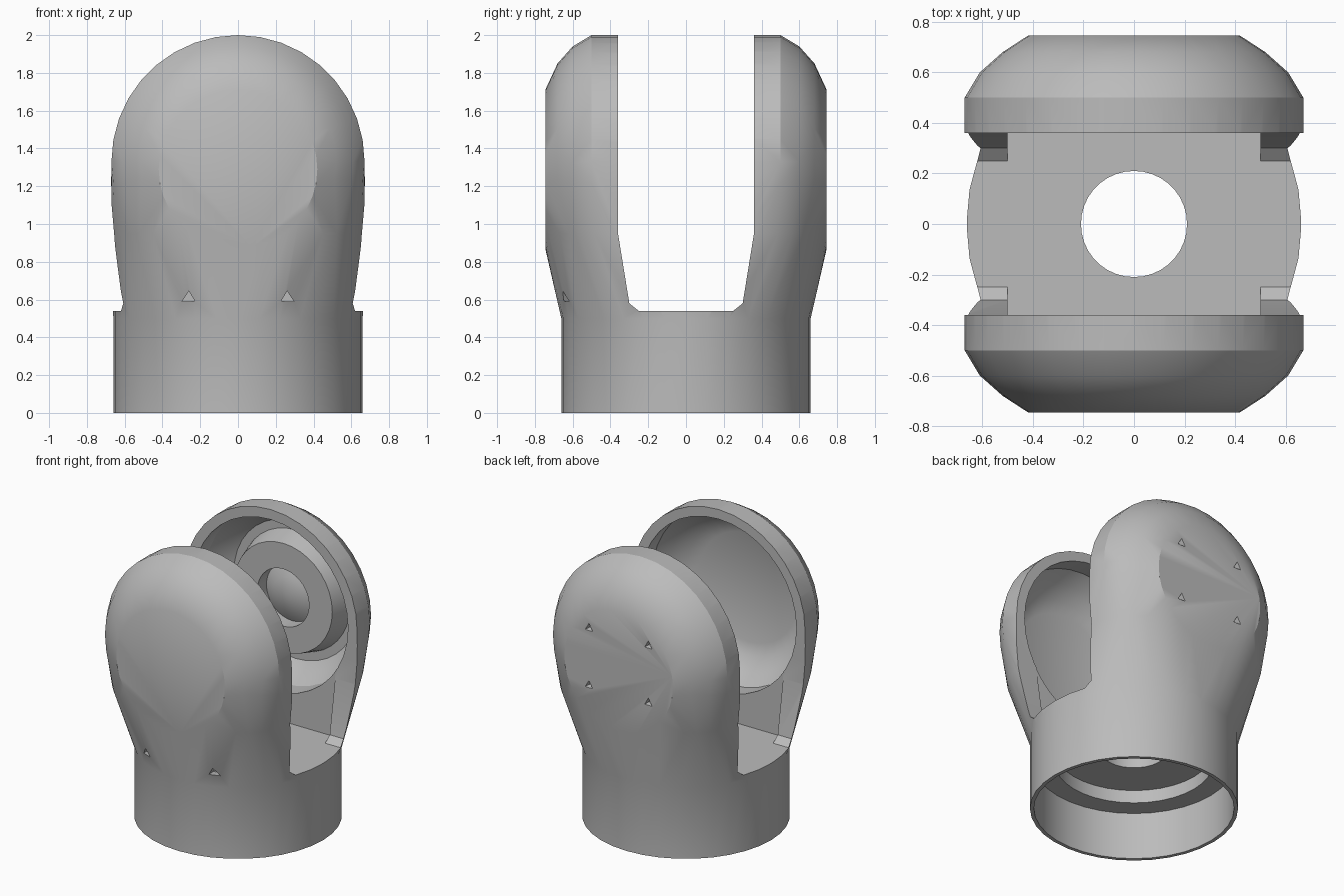
import bpy, bmesh
from math import cos, sin, tau, pi, copysign
from mathutils import Vector, Matrix

cube = bpy.data.objects.get("Cube")
if cube:
    bpy.data.objects.remove(cube, do_unlink=True)

HEAD_Z = 1.33   # height of the pivot axis
N = 36

grey = bpy.data.materials.new("plain_grey")
grey.use_nodes = True
colour = (0.5, 0.5, 0.5, 1)
grey.diffuse_color = colour
grey.node_tree.nodes["Principled BSDF"].inputs["Base Color"].default_value = colour


def finish(name, bm):
    bmesh.ops.recalc_face_normals(bm, faces=bm.faces)
    mesh = bpy.data.meshes.new(name)
    bm.to_mesh(mesh)
    bm.free()
    mesh.materials.append(grey)
    ob = bpy.data.objects.new(name, mesh)
    bpy.context.collection.objects.link(ob)
    return ob


def lathe(name, profile, axis, centre):
    """Closed solid spun from (radius, position along axis) pairs."""
    bm = bmesh.new()
    verts = [bm.verts.new(Vector((r, 0, 0)) + Vector(axis) * h + Vector(centre))
             for r, h in profile]
    edges = [bm.edges.new(pair) for pair in zip(verts, verts[1:])]
    bmesh.ops.spin(bm, geom=verts + edges, cent=centre, axis=axis,
                   angle=tau, steps=N)
    bmesh.ops.remove_doubles(bm, verts=bm.verts, dist=0.0005)
    return finish(name, bm)


def prism(name, half, half_width):
    """Extrude a mirrored (y, z) outline along x."""
    outline = half + [(-y, z) for y, z in reversed(half)]
    bm = bmesh.new()
    face = bm.faces.new([bm.verts.new((-half_width, y, z)) for y, z in outline])
    ext = bmesh.ops.extrude_face_region(bm, geom=[face])["geom"]
    moved = [v for v in ext if isinstance(v, bmesh.types.BMVert)]
    bmesh.ops.translate(bm, verts=moved, vec=(2 * half_width, 0, 0))
    return finish(name, bm)


def pit(name, place, radius, depth):
    """Small three-sided pocket cutter pointing along y."""
    bm = bmesh.new()
    bmesh.ops.create_cone(bm, cap_ends=True, segments=3, radius1=radius,
                          radius2=radius * 0.6, depth=depth,
                          matrix=Matrix.Translation(place) @ Matrix.Rotation(pi / 2, 4, "X"))
    return finish(name, bm)


def power(value, exponent):
    return copysign(abs(value) ** exponent, value)


# Bulging head: hull of the collar circle, a squarish waist and rounded discs
bm = bmesh.new()
for i in range(N):
    c, s = cos(tau * i / N), sin(tau * i / N)
    bm.verts.new((0.66 * c, 0.66 * s, 0.5))
    bm.verts.new((0.675 * power(c, 0.58), 0.725 * power(s, 0.58), 0.95))
    for r, y, z in ((0.67, 0.5, HEAD_Z), (0.61, 0.6, HEAD_Z),
                    (0.52, 0.68, HEAD_Z), (0.42, 0.745, 1.29)):
        for side in (-1, 1):
            bm.verts.new((r * c, side * y, z + r * s))
bmesh.ops.convex_hull(bm, input=bm.verts)
loose = [v for v in bm.verts if not v.link_faces]
bmesh.ops.delete(bm, geom=loose, context="VERTS")

# Round collar drawn down from the head
under = [f for f in bm.faces if all(v.co.z < 0.51 for v in f.verts)]
bmesh.ops.delete(bm, geom=under, context="FACES")
rim = [e for e in bm.edges if e.is_boundary]
ext = bmesh.ops.extrude_edge_only(bm, edges=rim)["geom"]
for v in ext:
    if isinstance(v, bmesh.types.BMVert):
        v.co.z = 0
bmesh.ops.edgeloop_fill(bm, edges=[e for e in bm.edges if e.is_boundary])
body = finish("fork_housing", bm)

# Slot between the cheeks, widened in the middle so only its ends taper
slot = prism("slot_cutter", [(0.36, 2.3), (0.36, 0.95), (0.3, 0.58), (0.25, 0.54)], 1)
channel = prism("channel_cutter", [(0.365, 1.2), (0.365, 0.54)], 0.5)

# Domed bowl in the front cheek, bowl with a raised bearing ring in the back
front_bowl = lathe("front_bowl_cutter", [
    (0, -0.3), (0.6, -0.3), (0.61, -0.5), (0.55, -0.59), (0.46, -0.66),
    (0.38, -0.69), (0, -0.69)], (0, 1, 0), (0, 0, HEAD_Z))
back_bowl = lathe("back_bowl_cutter", [
    (0, 0.3), (0.6, 0.3), (0.6, 0.5), (0.54, 0.59), (0.48, 0.64), (0.42, 0.64),
    (0.38, 0.5), (0.2, 0.5), (0.2, 0.6), (0.12, 0.56), (0, 0.54)],
    (0, 1, 0), (0, 0, HEAD_Z))

# Hollow collar with a stepped ceiling and a cable hole
hollow = lathe("collar_cutter", [
    (0, -0.1), (0.635, -0.1), (0.635, 0.33), (0.5, 0.33), (0.5, 0.42),
    (0.21, 0.42), (0.21, 0.8), (0, 0.8)], (0, 0, 1), (0, 0, 0))

# Screw pockets on the back cheek and the front of the neck
cutters = [slot, channel, front_bowl, back_bowl, hollow]
for side in (-1, 1):
    cutters.append(pit("neck_pocket_cutter", (side * 0.26, -0.63, 0.61), 0.05, 0.1))
    for dz in (-0.2, 0.2):
        cutters.append(pit("screw_pocket_cutter", (side * 0.23, 0.74, HEAD_Z + dz), 0.04, 0.06))

for cutter in cutters:
    cut = body.modifiers.new(cutter.name, "BOOLEAN")
    cut.operation = "DIFFERENCE"
    cut.solver = "EXACT"
    cut.object = cutter

# Bake the cuts, drop the helpers and smooth the result
bpy.ops.object.select_all(action="DESELECT")
body.select_set(True)
bpy.context.view_layer.objects.active = body
for name in [m.name for m in body.modifiers]:
    bpy.ops.object.modifier_apply(modifier=name)
for cutter in cutters:
    bpy.data.objects.remove(cutter, do_unlink=True)
bpy.ops.object.shade_smooth_by_angle(angle=pi / 6)
